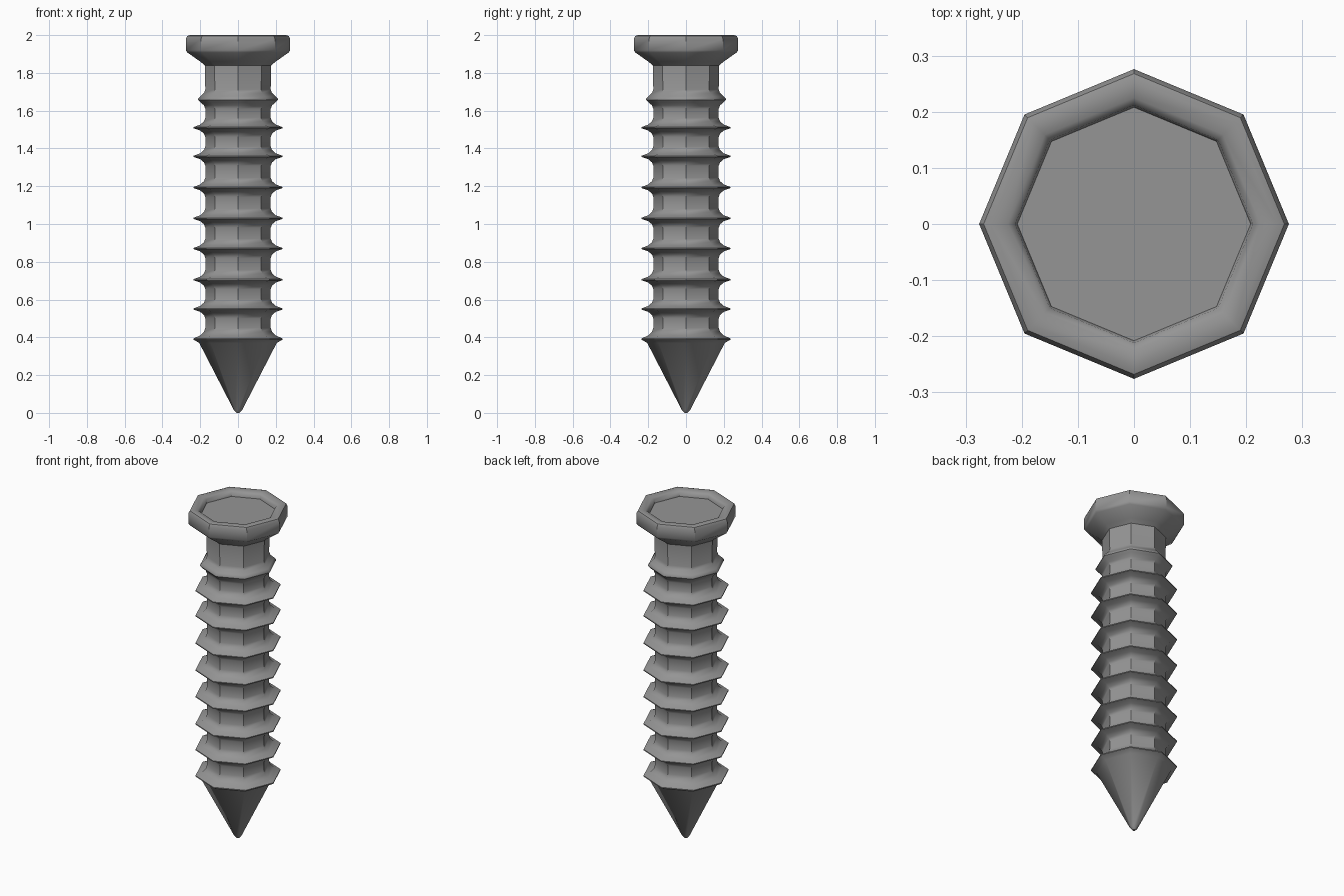
import bpy, bmesh, math

if "Cube" in bpy.data.objects:
    bpy.data.objects.remove(bpy.data.objects["Cube"])

SIDES = 8

steel = bpy.data.materials.new("grey_steel")
steel.diffuse_color = (0.3, 0.3, 0.3, 1)
steel.use_nodes = True
steel.node_tree.nodes["Principled BSDF"].inputs["Base Color"].default_value = steel.diffuse_color


def lathe(name, profile):
    """Revolve (radius, z) points, bottom to top, into an eight-sided solid."""
    bm = bmesh.new()
    rings = []
    for r, z in profile:
        rings.append([bm.verts.new((r * math.cos(math.tau * i / SIDES),
                                    r * math.sin(math.tau * i / SIDES), z))
                      for i in range(SIDES)])
    for a, b in zip(rings, rings[1:]):
        for i in range(SIDES):
            j = (i + 1) % SIDES
            bm.faces.new((a[i], a[j], b[j], b[i]))
    bm.faces.new(rings[0][::-1])
    bm.faces.new(rings[-1])
    mesh = bpy.data.meshes.new(name)
    bm.to_mesh(mesh)
    bm.free()
    obj = bpy.data.objects.new(name, mesh)
    bpy.context.collection.objects.link(obj)
    mesh.materials.append(steel)
    bpy.ops.object.select_all(action='DESELECT')
    obj.select_set(True)
    bpy.context.view_layer.objects.active = obj
    bpy.ops.object.shade_smooth_by_angle(angle=math.radians(40))
    return obj


# Pointed tip, ending in the lowest thread
profile = [(0.008, 0.0), (0.022, 0.015), (0.205, 0.37), (0.236, 0.388), (0.236, 0.394),
           (0.2, 0.41), (0.18, 0.43), (0.173, 0.45)]

# Thread ridges, the top one smaller
for z in (0.55, 0.705, 0.87, 1.03, 1.193, 1.358, 1.51, 1.66):
    tip = 0.211 if z > 1.6 else 0.236
    profile += [(0.173, z - 0.05), (0.18, z - 0.032), (0.2, z - 0.015), (tip, z - 0.003),
                (tip, z + 0.003), (0.2, z + 0.016), (0.18, z + 0.034), (0.173, z + 0.052)]

# Neck, flared head and shallow recess in the top
profile += [(0.176, 1.84), (0.2, 1.86), (0.268, 1.908), (0.276, 1.92), (0.276, 1.98),
            (0.268, 1.996), (0.255, 2.0), (0.225, 1.995), (0.212, 1.985), (0.208, 1.965)]
lathe("screw", profile)
